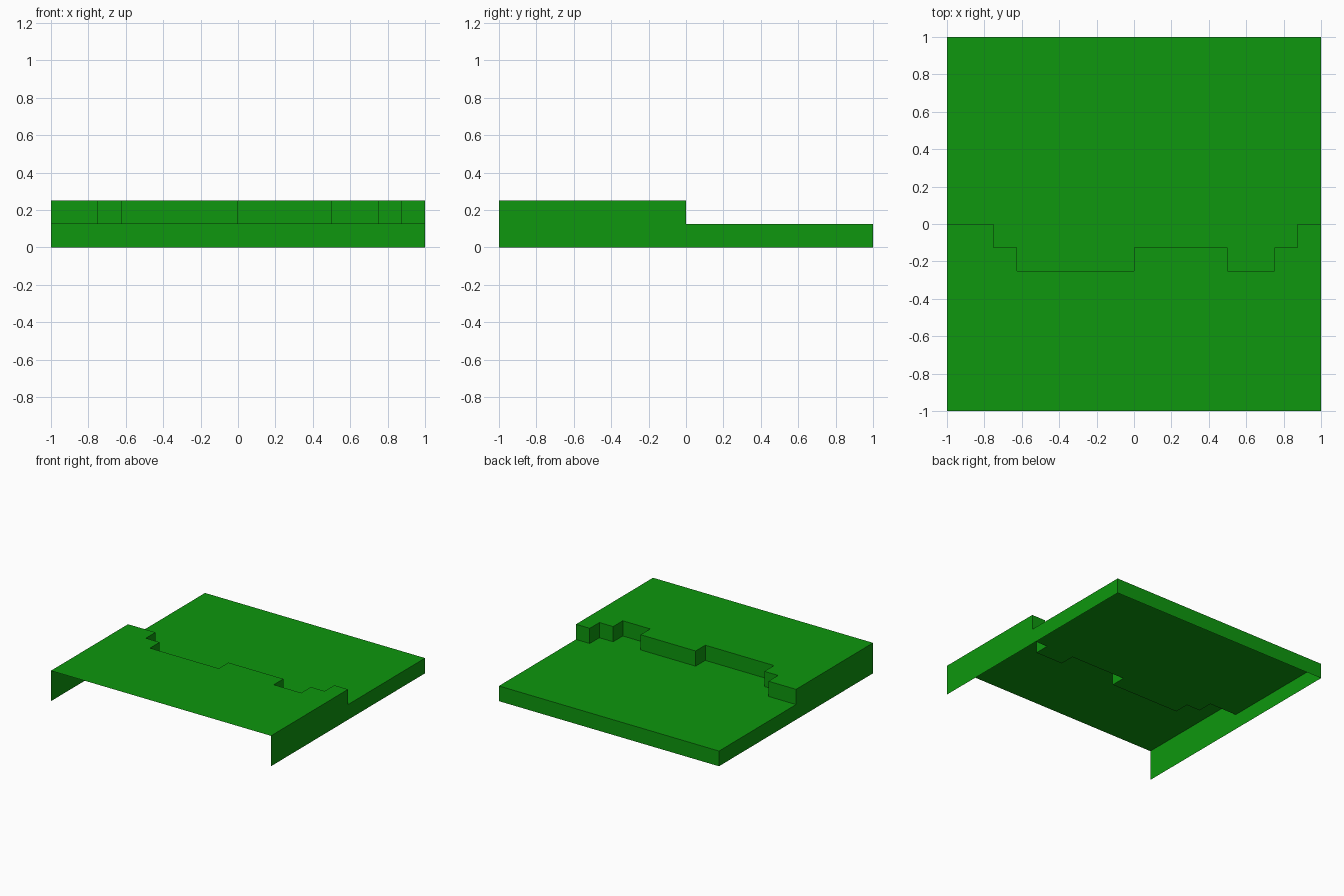
import bpy
import bmesh

if "Cube" in bpy.data.objects:
    bpy.data.objects.remove(bpy.data.objects["Cube"])

LOW, HIGH = 0.125, 0.25

# The cliff line across the tile, seen from above, left to right
CLIFF = [(-1, 0), (-0.75, 0), (-0.75, -0.125), (-0.625, -0.125),
         (-0.625, -0.25), (0, -0.25), (0, -0.125), (0.5, -0.125),
         (0.5, -0.25), (0.75, -0.25), (0.75, -0.125), (0.875, -0.125),
         (0.875, 0), (1, 0)]

grass = bpy.data.materials.new("grass green")
grass.diffuse_color = (0.0044, 0.31, 0.0044, 1)
grass.use_nodes = True
grass.node_tree.nodes["Principled BSDF"].inputs["Base Color"].default_value = grass.diffuse_color


def sheet(name, polygons):
    """Make one object from flat polygons wound to face outward."""
    bm = bmesh.new()
    for points in polygons:
        bm.faces.new([bm.verts.new(p) for p in points])
    bmesh.ops.remove_doubles(bm, verts=bm.verts, dist=1e-5)
    mesh = bpy.data.meshes.new(name)
    bm.to_mesh(mesh)
    bm.free()
    mesh.materials.append(grass)
    obj = bpy.data.objects.new(name, mesh)
    bpy.context.collection.objects.link(obj)
    return obj


# Raised ground in front of the cliff line
upper = [(-1, -1), (1, -1)] + CLIFF[::-1]
sheet("upper_ground", [[(x, y, HIGH) for x, y in upper]])

# Lower ground behind it
lower = CLIFF + [(1, 1), (-1, 1)]
sheet("lower_ground", [[(x, y, LOW) for x, y in lower]])

# Cliff risers, facing the lower ground
sheet("cliff", [[(*b, LOW), (*a, LOW), (*a, HIGH), (*b, HIGH)]
                for a, b in zip(CLIFF, CLIFF[1:])])

# Stepped side walls; the front and the bottom stay open
side = [(-1, 0), (0, 0), (1, 0), (1, LOW), (0, LOW), (0, HIGH), (-1, HIGH)]
sheet("right_wall", [[(1, y, z) for y, z in side]])
sheet("left_wall", [[(-1, y, z) for y, z in reversed(side)]])

# Low back wall
sheet("back_wall", [[(1, 1, 0), (-1, 1, 0), (-1, 1, LOW), (1, 1, LOW)]])
